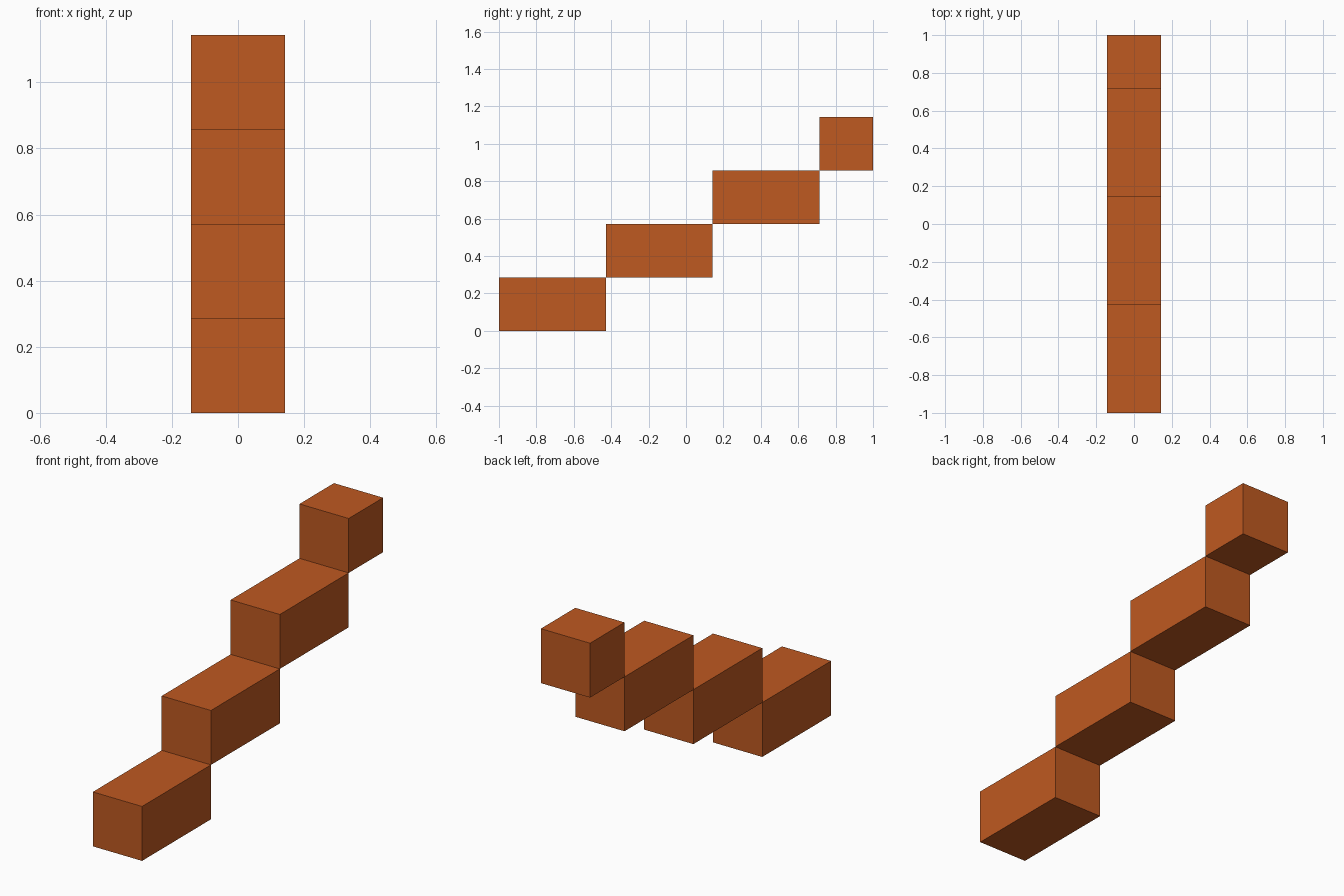
import bpy

cube = bpy.data.objects.get("Cube")
if cube:
    bpy.data.objects.remove(cube, do_unlink=True)

UNIT = 2 / 7  # step height and width

# Single burnt orange material
orange = bpy.data.materials.new("burnt_orange")
orange.use_nodes = True
colour = (0.52, 0.10, 0.015, 1)
orange.diffuse_color = colour
bsdf = next(n for n in orange.node_tree.nodes if n.type == "BSDF_PRINCIPLED")
bsdf.inputs["Base Color"].default_value = colour


def add_block(name, y_start, depth, z_start):
    """Add a flat-faced step block, one unit wide and high."""
    bpy.ops.mesh.primitive_cube_add(
        size=1, location=(0, y_start + depth / 2, z_start + UNIT / 2))
    block = bpy.context.object
    block.name = name
    block.scale = (UNIT, depth, UNIT)
    bpy.ops.object.transform_apply(location=False, rotation=False, scale=True)
    block.data.materials.append(orange)


# Three long steps and a cubic top step, joined edge to edge
for i, name in enumerate(("bottom_step", "second_step", "third_step", "top_step")):
    add_block(name, -1 + 2 * UNIT * i, UNIT if i == 3 else 2 * UNIT, UNIT * i)
